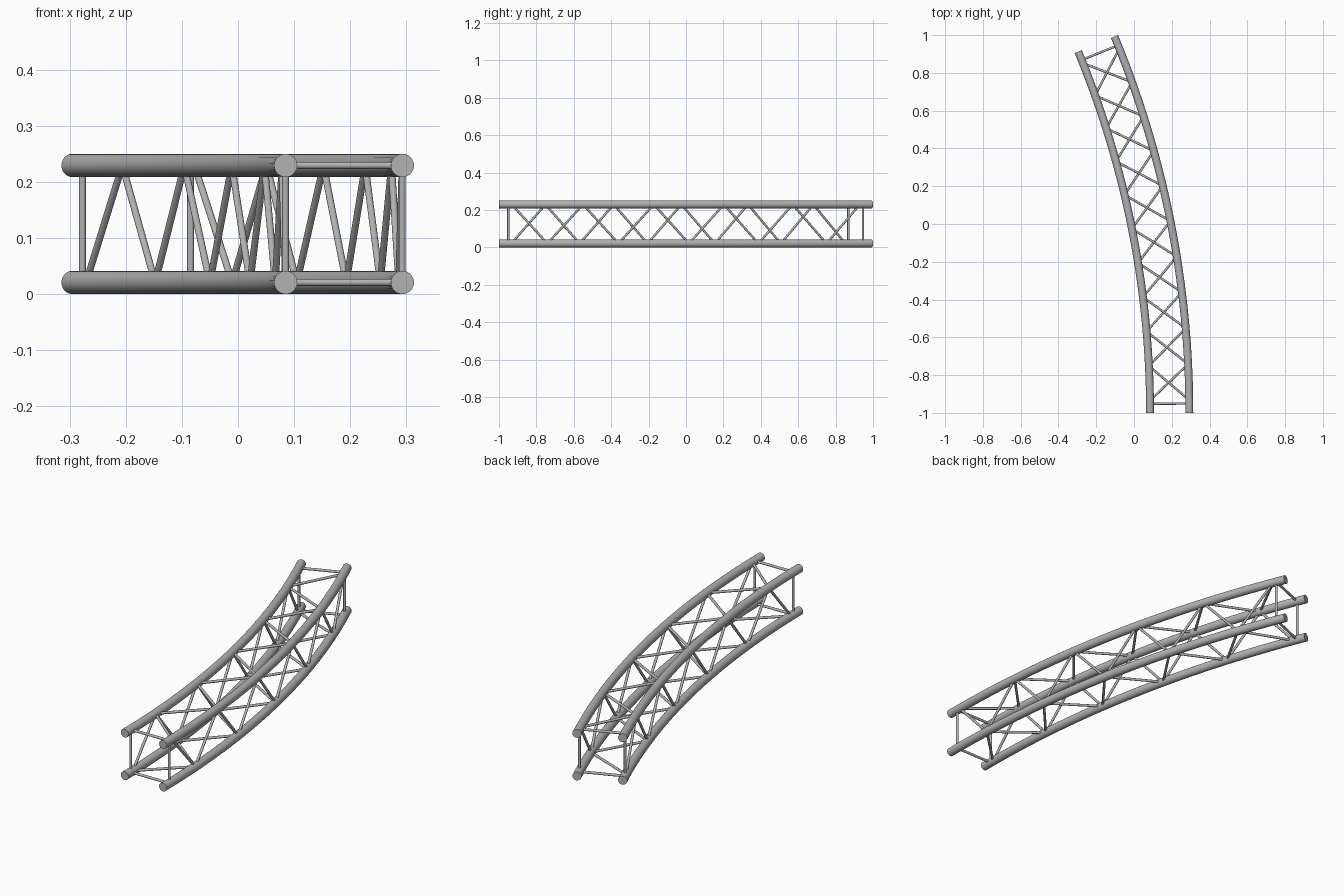
import bpy, bmesh
from math import radians, sin, cos
from mathutils import Matrix, Vector

if "Cube" in bpy.data.objects:
    bpy.data.objects.remove(bpy.data.objects["Cube"], do_unlink=True)

# Arc layout: all chords share one centre of curvature
CENTRE = Vector((-4.913, -1.0, 0.0))
RADIUS = {"inner": 4.998, "outer": 5.206}
HEIGHT = {"lower": 0.0208, "upper": 0.2294}
SWEEP = 22.5
CHORD_R, BRACE_R = 0.0207, 0.0062
BAYS = 10

metal = bpy.data.materials.new("brushed grey metal")
metal.use_nodes = True
GREY = (0.45, 0.45, 0.45, 1.0)
metal.diffuse_color = GREY
metal.node_tree.nodes["Principled BSDF"].inputs["Base Color"].default_value = GREY


def node(side, level, degrees):
    """Point on a chord's axis at an angle along the bend."""
    a = radians(degrees)
    r = RADIUS[side]
    return CENTRE + Vector((r * cos(a), r * sin(a), HEIGHT[level]))


def finish(bm, name):
    bmesh.ops.recalc_face_normals(bm, faces=bm.faces)
    mesh = bpy.data.meshes.new(name)
    bm.to_mesh(mesh)
    bm.free()
    mesh.materials.append(metal)
    obj = bpy.data.objects.new(name, mesh)
    bpy.context.collection.objects.link(obj)
    bpy.ops.object.select_all(action="DESELECT")
    obj.select_set(True)
    bpy.context.view_layer.objects.active = obj
    bpy.ops.object.shade_smooth_by_angle(angle=radians(40))


def chord(side, level):
    """Sweep a circle around the centre of curvature and cap both ends."""
    bm = bmesh.new()
    place = Matrix.Translation(node(side, level, 0)) @ Matrix.Rotation(radians(90), 4, "X")
    bmesh.ops.create_circle(bm, segments=32, radius=CHORD_R, matrix=place)
    bmesh.ops.spin(bm, geom=bm.verts[:] + bm.edges[:], cent=CENTRE, axis=(0, 0, 1),
                   angle=radians(SWEEP), steps=40)
    bmesh.ops.holes_fill(bm, edges=[e for e in bm.edges if e.is_boundary], sides=0)
    finish(bm, f"{side}_{level}_chord")


def rods(name, pairs):
    """One object holding a straight round rod for each pair of points."""
    bm = bmesh.new()
    for a, b in pairs:
        d = b - a
        turn = d.to_track_quat("Z", "Y").to_matrix().to_4x4()
        bmesh.ops.create_cone(bm, cap_ends=True, segments=16, radius1=BRACE_R, radius2=BRACE_R,
                              depth=d.length, matrix=Matrix.Translation((a + b) / 2) @ turn)
    finish(bm, name)


def zigzag(name, even, odd):
    """Diagonals alternating between two chords."""
    first, last = 0.75, SWEEP - 0.75
    pts = [node(*(odd if i % 2 else even), first + (last - first) * i / BAYS)
           for i in range(BAYS + 1)]
    rods(name, list(zip(pts, pts[1:])))


# Main tubes
for side in RADIUS:
    for level in HEIGHT:
        chord(side, level)

# Diagonal lacing, opposite faces in opposite phase
IL, IU = ("inner", "lower"), ("inner", "upper")
OL, OU = ("outer", "lower"), ("outer", "upper")
zigzag("inner_lacing", IL, IU)
zigzag("outer_lacing", OU, OL)
zigzag("upper_lacing", OU, IU)
zigzag("lower_lacing", IL, OL)

# Square end frames
for name, angle in (("front_end_frame", 0.55), ("back_end_frame", SWEEP - 0.55)):
    corners = [node(*c, angle) for c in (IL, IU, OU, OL)]
    rods(name, list(zip(corners, corners[1:] + corners[:1])))
